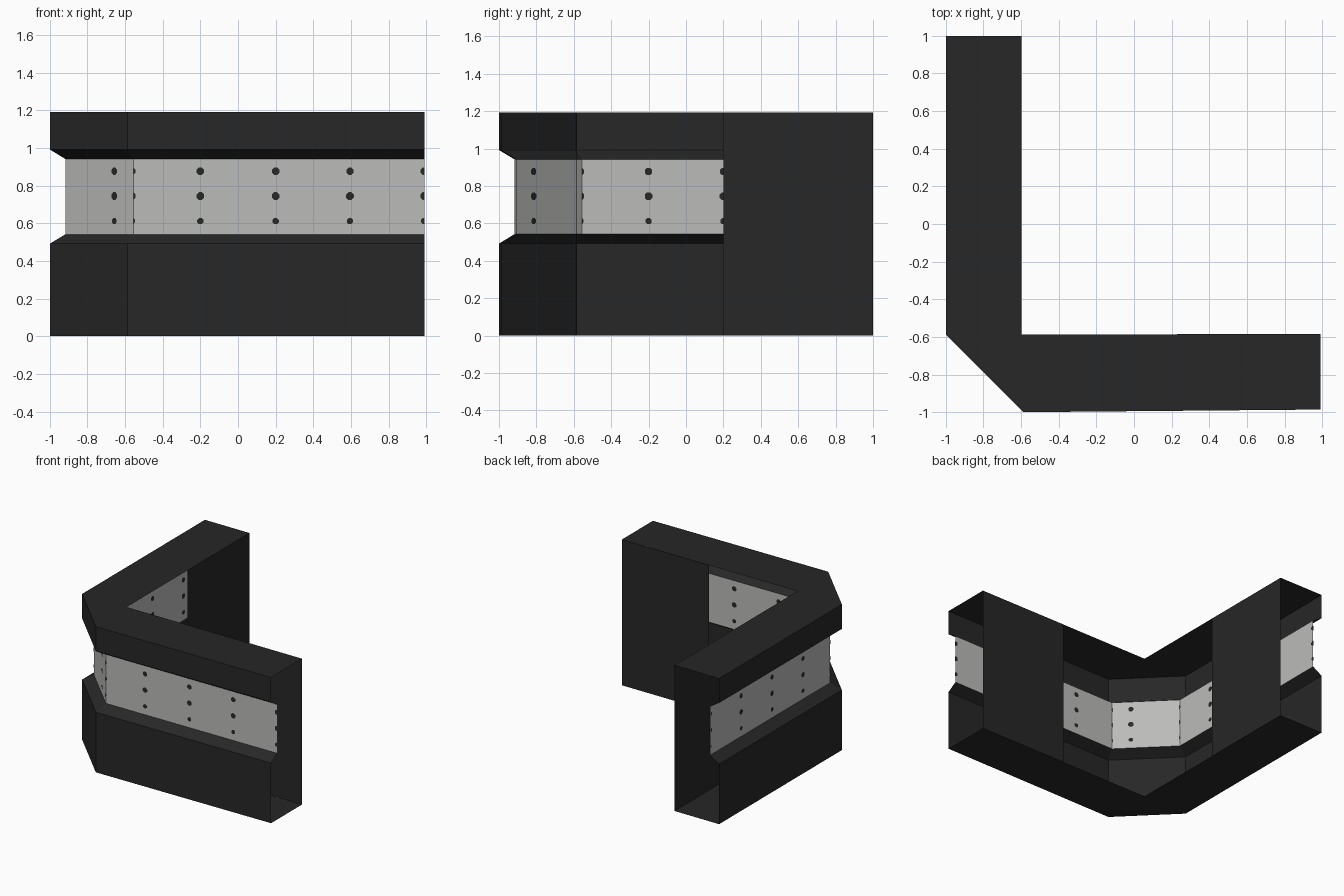
import bpy, math
from mathutils import Vector

if "Cube" in bpy.data.objects:
    bpy.data.objects.remove(bpy.data.objects["Cube"])


def material(name, rgb):
    m = bpy.data.materials.new(name)
    m.diffuse_color = (*rgb, 1)
    m.use_nodes = True
    m.node_tree.nodes["Principled BSDF"].inputs["Base Color"].default_value = m.diffuse_color
    return m


DARK = material("charcoal", (0.02, 0.02, 0.02))
GREY = material("light grey", (0.5, 0.5, 0.49))
SPOT = material("bolt black", (0.02, 0.02, 0.02))


def make(name, verts, faces, mat):
    me = bpy.data.meshes.new(name)
    me.from_pydata(verts, [], faces)
    me.materials.append(mat)
    ob = bpy.data.objects.new(name, me)
    bpy.context.collection.objects.link(ob)
    return ob


# Plan outlines, from the back end of the left arm round to the right end
outer = [(-1, 1), (-1, -0.588), (-0.588, -1), (0.99, -0.986)]
inset = [(-0.917, 1), (-0.917, -0.555), (-0.555, -0.917), (0.99, -0.906)]
inner = [(0.99, -0.584), (-0.597, -0.588), (-0.597, 1)]
H = 1.193


def sweep(name, levels, mat):
    """Wall strip: each level is (outline, height), bottom to top."""
    n = len(levels[0][0])
    verts = [(x, y, z) for path, z in levels for x, y in path]
    faces = [(r * n + i, r * n + i + 1, (r + 1) * n + i + 1, (r + 1) * n + i)
             for r in range(len(levels) - 1) for i in range(n - 1)]
    return make(name, verts, faces, mat)


# Outer walls with sloping ledges, and the recessed panel between them
sweep("lower_wall", [(outer, 0), (outer, 0.492), (inset, 0.542)], DARK)
sweep("recessed_panel", [(inset, 0.542), (inset, 0.942)], GREY)
sweep("upper_wall", [(inset, 0.942), (outer, 0.992), (outer, H)], DARK)

# Floor and top, split at the inside corner (ends stay open)
plan = outer + inner
parts = [(0, 1, 5, 6), (1, 2, 5), (2, 3, 4, 5)]
make("top", [(x, y, H) for x, y in plan], parts, DARK)
make("floor", [(x, y, 0) for x, y in plan], [p[::-1] for p in parts], DARK)

# Inner walls cover only the outer part of each arm
sweep("inner_wall_front", [([(0.99, -0.584), (0.2, -0.585)], 0),
                           ([(0.99, -0.584), (0.2, -0.585)], H)], DARK)
sweep("inner_wall_left", [([(-0.597, 0.2), (-0.597, 1)], 0),
                          ([(-0.597, 0.2), (-0.597, 1)], H)], DARK)


# Bolt spots: thin octagons on both sides of the panel, clipped at panel ends
def bolts(name, a, b, distances):
    a, b = Vector((*a, 0)), Vector((*b, 0))
    length = (b - a).length
    d = (b - a).normalized()
    nrm = Vector((d.y, -d.x, 0))
    verts, faces = [], []
    for s in distances:
        for z, r in ((0.612, 0.018), (0.745, 0.022), (0.877, 0.021)):
            for side in (1, -1):
                k = len(verts)
                for i in range(8):
                    t = side * (i + 0.5) * math.tau / 8
                    u = min(max(s + r * math.cos(t), 0), length)
                    p = a + d * u + nrm * (0.003 * side)
                    verts.append((p.x, p.y, z + r * math.sin(t)))
                faces.append(tuple(range(k, k + 8)))
    make(name, verts, faces, SPOT)


bolts("bolts_left", inset[0], inset[1], [0, 0.4, 0.8, 1.2, 1.565])
bolts("bolts_corner", inset[1], inset[2], [0.37])
bolts("bolts_front", inset[2], inset[3], [-0.01, 0.355, 0.755, 1.15, 1.545])
